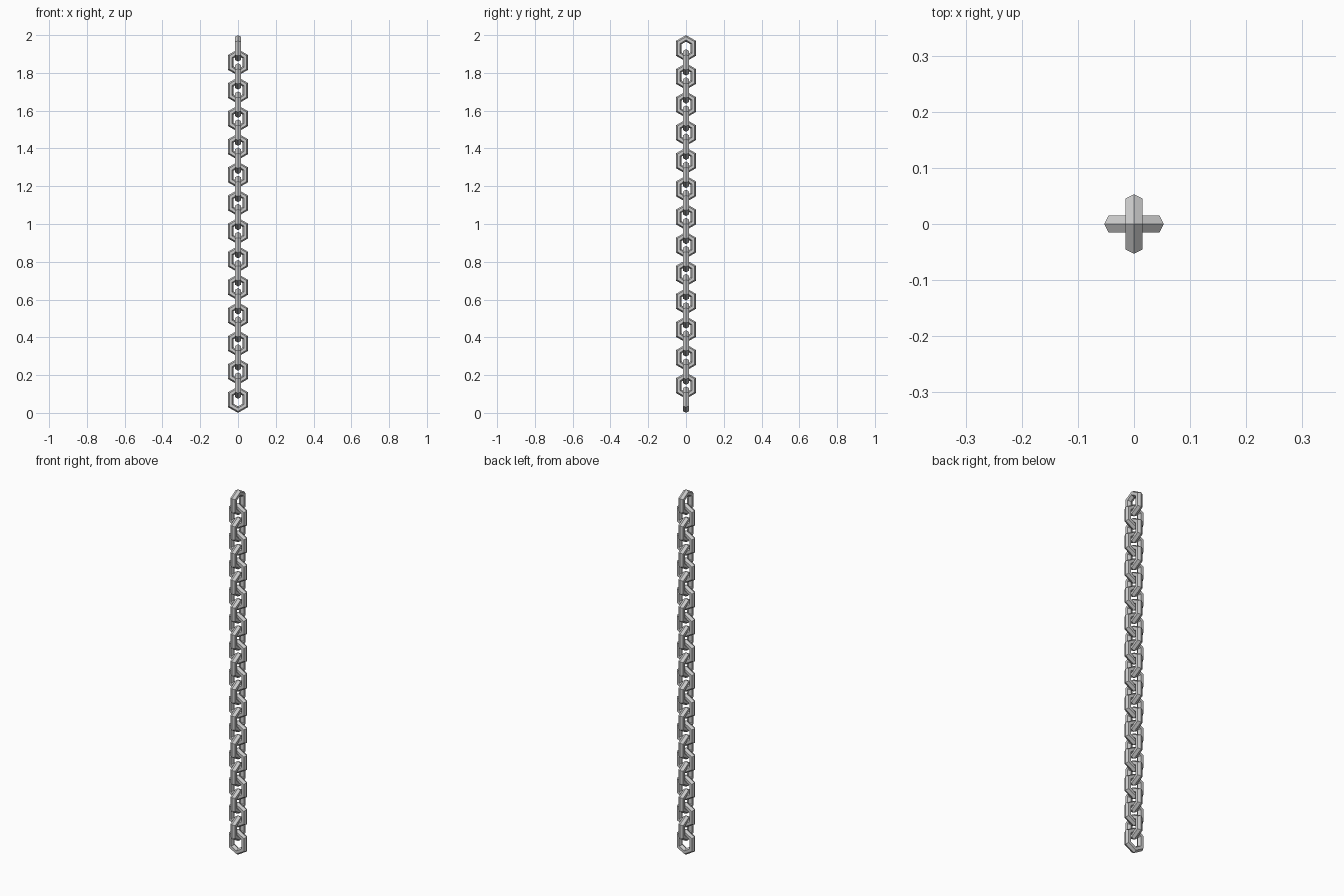
import bpy, bmesh, math

if "Cube" in bpy.data.objects:
    bpy.data.objects.remove(bpy.data.objects["Cube"])

LINKS = 26
HALF = 0.07            # half height of one link
PITCH = (2 - 2 * HALF) / (LINKS - 1)
C30 = math.cos(math.radians(30))
TUBE = 0.0173          # hexagonal tube radius
MAJOR = 0.053 / C30 - TUBE
STRETCH = HALF - MAJOR - TUBE


def link_mesh():
    # six-sided ring of hexagonal tube, its halves pulled apart vertically
    bm = bmesh.new()
    path = [(30 + 60 * i) for i in range(6)]
    rings = []
    for deg in path:
        a = math.radians(deg)
        shift = STRETCH if math.sin(a) > 0 else -STRETCH
        ring = []
        for j in range(6):
            b = math.radians(60 * j)
            rad = MAJOR + TUBE * math.cos(b)
            ring.append(bm.verts.new((rad * math.cos(a), TUBE * math.sin(b),
                                      rad * math.sin(a) + shift)))
        rings.append(ring)
    for i in range(6):
        r0, r1 = rings[i], rings[(i + 1) % 6]
        for j in range(6):
            k = (j + 1) % 6
            bm.faces.new((r0[j], r0[k], r1[k], r1[j]))
    bmesh.ops.recalc_face_normals(bm, faces=bm.faces)
    mesh = bpy.data.meshes.new("chain_link")
    bm.to_mesh(mesh)
    bm.free()
    return mesh


# chain of links, each turned a quarter from the one below
mesh = link_mesh()
for i in range(LINKS):
    link = bpy.data.objects.new(f"chain_link_{i + 1}", mesh)
    link.location.z = HALF + i * PITCH
    link.rotation_euler.z = math.pi / 2 * (i % 2)
    bpy.context.collection.objects.link(link)
